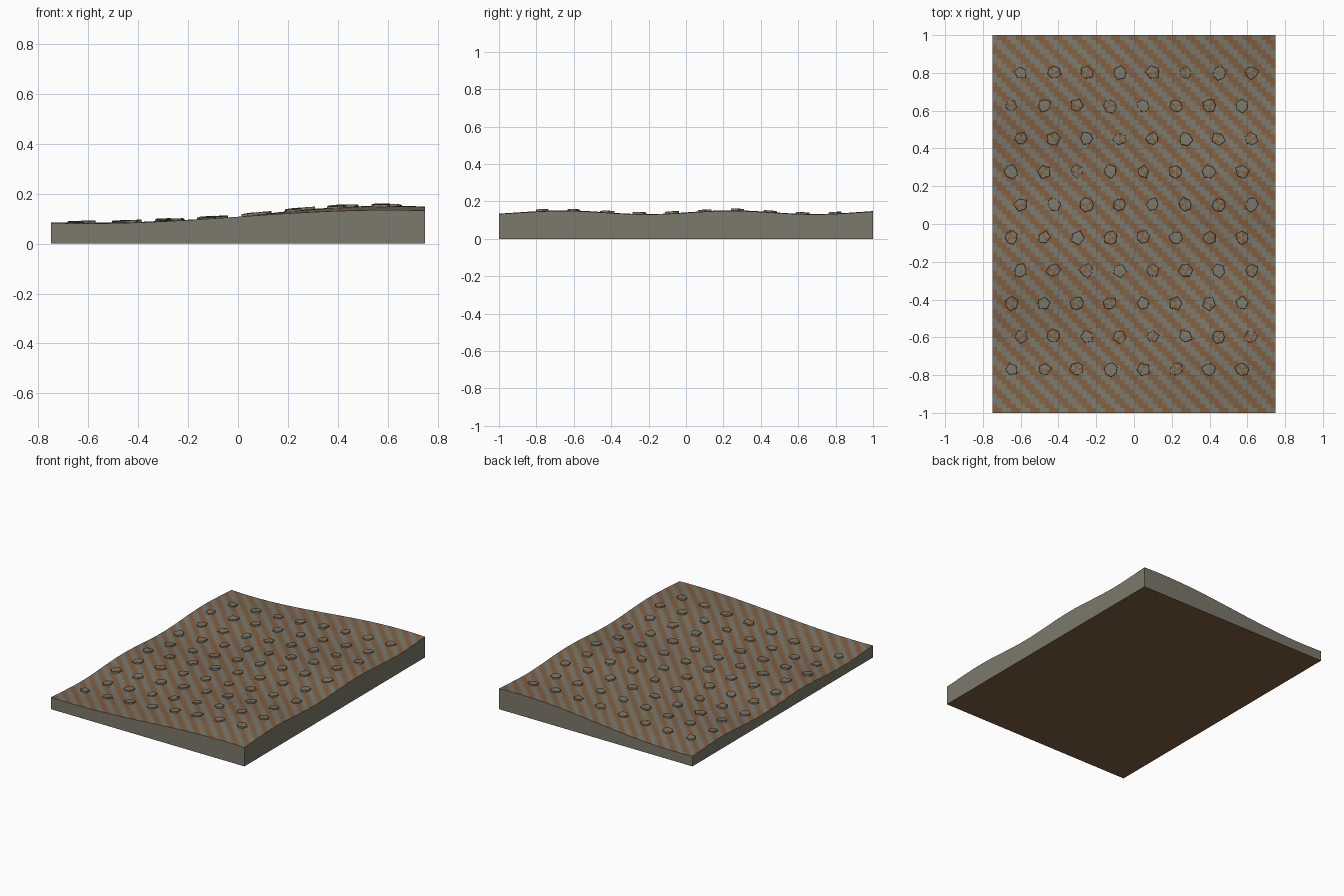
import bpy, bmesh, math, random

if "Cube" in bpy.data.objects:
    bpy.data.objects.remove(bpy.data.objects["Cube"])

random.seed(4)
NX, NY, CELL = 60, 80, 0.025


def material(name, color):
    m = bpy.data.materials.new(name)
    m.diffuse_color = (*color, 1)
    m.use_nodes = True
    m.node_tree.nodes["Principled BSDF"].inputs["Base Color"].default_value = m.diffuse_color
    return m


grey = material("stone_grey", (0.20, 0.19, 0.145))
brown = material("earth_brown", (0.22, 0.115, 0.055))


def height(x, y):
    return 0.108 + math.sin(2.6 * x) * (0.034 + 0.010 * math.sin(7 * y - 0.1))


def finish(bm, name, mats):
    bmesh.ops.recalc_face_normals(bm, faces=bm.faces)
    mesh = bpy.data.meshes.new(name)
    bm.to_mesh(mesh)
    bm.free()
    obj = bpy.data.objects.new(name, mesh)
    for m in mats:
        mesh.materials.append(m)
    bpy.context.collection.objects.link(obj)
    return obj


# Ground slab: rolling top with diagonal stripes, straight walls, flat base
bm = bmesh.new()
grid = []
for j in range(NY + 1):
    y = -1 + j * CELL
    grid.append([bm.verts.new((-0.75 + i * CELL, y, height(-0.75 + i * CELL, y)))
                 for i in range(NX + 1)])
for j in range(NY):
    for i in range(NX):
        f = bm.faces.new((grid[j][i], grid[j][i + 1], grid[j + 1][i + 1], grid[j + 1][i]))
        f.material_index = 1 if (i + j) % 4 < 2 else 0
        f.smooth = True
rim = (grid[0][:-1] + [r[-1] for r in grid[:-1]]
       + grid[-1][:0:-1] + [r[0] for r in grid[:0:-1]])
foot = [bm.verts.new((v.co.x, v.co.y, 0)) for v in rim]
for k in range(len(rim)):
    n = (k + 1) % len(rim)
    bm.faces.new((rim[k], foot[k], foot[n], rim[n]))
base = bm.faces.new(foot)
base.material_index = 1
slab = finish(bm, "ground_slab", (grey, brown))
slab.data.set_sharp_from_angle(angle=math.radians(40))

# Stones: flat irregular pads in staggered rows, half sunk into the ground
bm = bmesh.new()
for row in range(10):
    for col in range(8):
        cx = (-0.60 if row % 2 else -0.65) + col * 0.1745
        cy = -0.77 + row * 0.1745
        sides = random.choice((5, 6, 7))
        turn = random.uniform(0, math.tau)
        rise = random.uniform(0.007, 0.011)
        top, low = [], []
        for s in range(sides):
            a = turn + math.tau * s / sides
            r = random.uniform(0.031, 0.043)
            x, y = cx + r * math.cos(a), cy + r * math.sin(a)
            z = height(x, y)
            top.append(bm.verts.new((cx + (x - cx) * 0.92, cy + (y - cy) * 0.92, z + rise)))
            low.append(bm.verts.new((x, y, z - 0.008)))
        peak = bm.verts.new((cx, cy, height(cx, cy) + rise + 0.001))
        whole = (col + row) % 3 == 0
        for s in range(sides):
            n = (s + 1) % sides
            f = bm.faces.new((top[s], top[n], peak))
            f.material_index = 0 if whole else s % 2
            bm.faces.new((low[s], low[n], top[n], top[s]))
        bm.faces.new(low[::-1])
finish(bm, "stones", (grey, brown))
